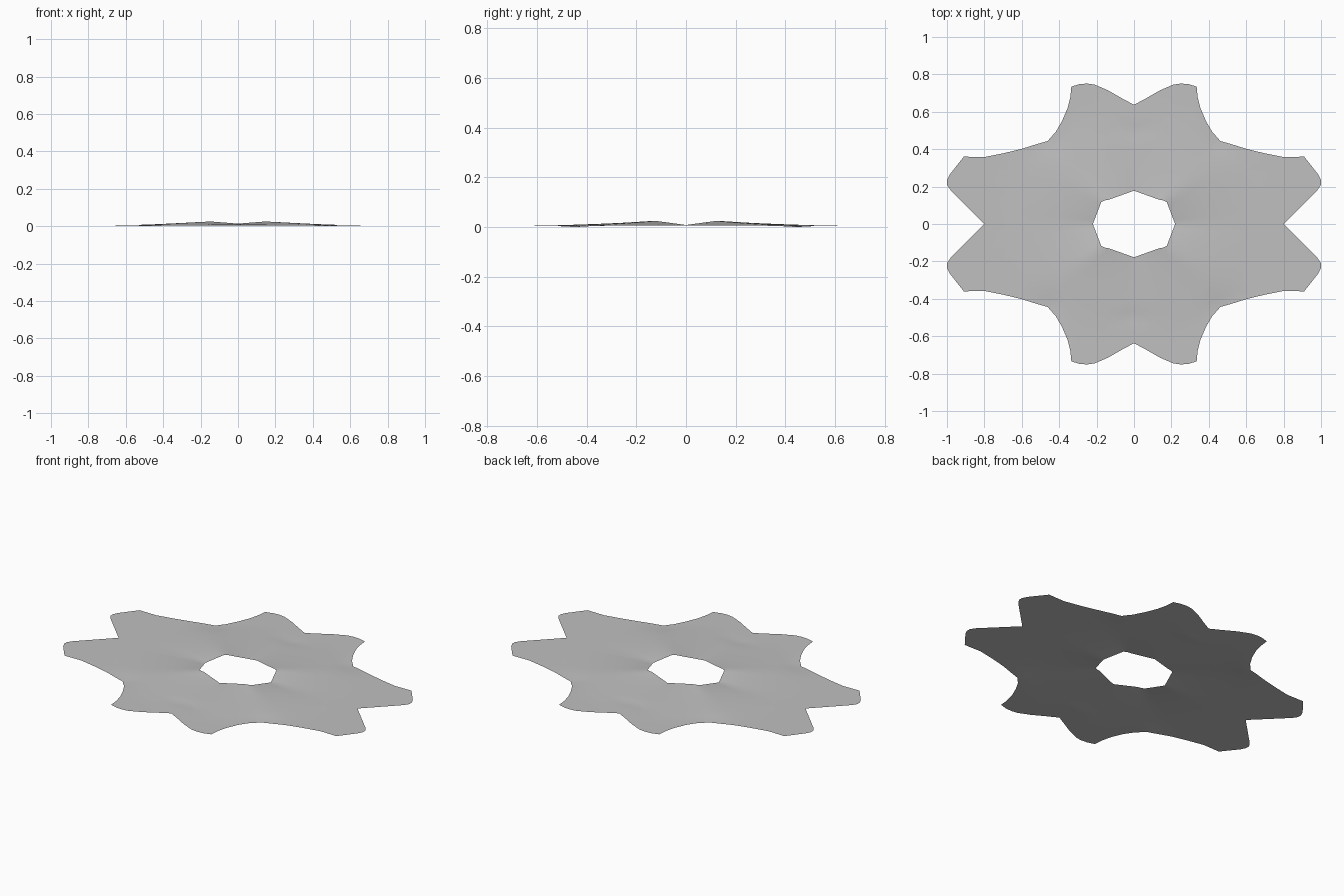
import bpy, bmesh, math
from mathutils import Vector

if "Cube" in bpy.data.objects:
    bpy.data.objects.remove(bpy.data.objects["Cube"])

# Quarter of the rim, from the side notch, round the corner notch, to the back notch
side = [(0.80, 0), (0.89, 0.09), (0.98, 0.18), (1.0, 0.21), (1.0, 0.235), (0.985, 0.265),
        (0.91, 0.36), (0.80, 0.358), (0.75, 0.368), (0.69, 0.38), (0.60, 0.402),
        (0.52, 0.427), (0.46, 0.444)]
end = [(0.45, 0.458), (0.42, 0.49), (0.385, 0.55), (0.355, 0.62), (0.34, 0.68), (0.335, 0.735),
       (0.29, 0.748), (0.25, 0.751), (0.21, 0.745), (0.14, 0.715), (0.07, 0.675), (0, 0.637)]
# Quarter of the central hole, with raised corners
hole = [Vector((0.22, 0, 0.008)), Vector((0.172, 0.125, 0.025)),
        Vector((0.14, 0.128, 0.025)), Vector((0, 0.178, 0.014))]
RINGS = 16
FLAT = 0.005


def hole_point(angle):
    """Point of the hole edge in the given direction."""
    for a, b in zip(hole, hole[1:]):
        a0, a1 = math.atan2(a.y, a.x), math.atan2(b.y, b.x)
        if angle <= a1 + 1e-6:
            return a.lerp(b, (angle - a0) / (a1 - a0))
    return hole[-1].copy()


def spoke(x, y):
    """Points from the hole edge out to one rim point, sloping down to the flat rim."""
    inner = hole_point(math.atan2(y, x))
    outer = Vector((x, y, 0))
    length = (outer - inner).xy.length
    pts = []
    for i in range(RINGS + 1):
        t = i / RINGS
        p = inner.lerp(outer, t)
        fall = max(0.0, 1 - t * length / 0.45)
        p.z = FLAT + (inner.z - FLAT) * fall
        # sagging corner notches
        p.z -= 0.005 * math.exp(-((p.x - 0.46) ** 2 + (p.y - 0.44) ** 2) / 0.006)
        # shallow scoops in front of the end notches
        p.z -= 0.004 * math.exp(-(p.x / 0.11) ** 2 - ((p.y - 0.50) / 0.04) ** 2)
        pts.append(p)
    return pts


bm = bmesh.new()
spokes = [spoke(x, y) for x, y in side + end]
for sx in (1, -1):
    for sy in (1, -1):
        grid = [[bm.verts.new((p.x * sx, p.y * sy, p.z)) for p in s] for s in spokes]
        for a, b in zip(grid, grid[1:]):
            for i in range(RINGS):
                f = [a[i], a[i + 1], b[i + 1], b[i]]
                bm.faces.new(f if sx * sy > 0 else f[::-1])
bmesh.ops.remove_doubles(bm, verts=bm.verts, dist=0.0005)

mesh = bpy.data.meshes.new("scalloped_sheet")
bm.to_mesh(mesh)
bm.free()
sheet = bpy.data.objects.new("scalloped_sheet", mesh)
bpy.context.collection.objects.link(sheet)

grey = bpy.data.materials.new("light grey")
grey.diffuse_color = (0.53, 0.53, 0.53, 1)
grey.use_nodes = True
grey.node_tree.nodes["Principled BSDF"].inputs["Base Color"].default_value = grey.diffuse_color
mesh.materials.append(grey)

bpy.context.view_layer.objects.active = sheet
sheet.select_set(True)
bpy.ops.object.shade_smooth_by_angle(angle=math.radians(30))
